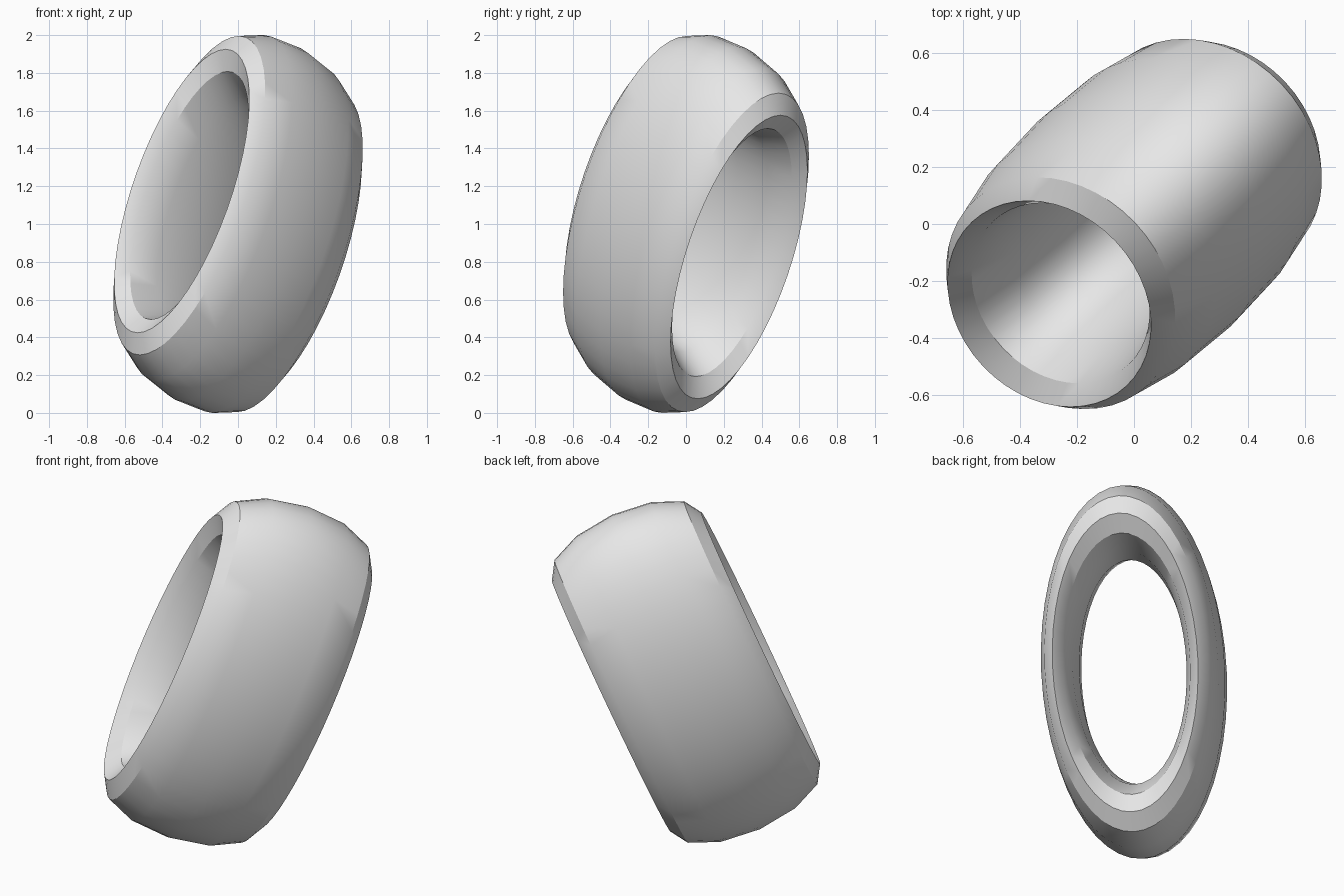
import bpy
from math import radians

cube = bpy.data.objects.get("Cube")
if cube:
    bpy.data.objects.remove(cube, do_unlink=True)

# Single plain grey material
grey = bpy.data.materials.new("plain_grey")
grey.use_nodes = True
colour = (0.8, 0.8, 0.8, 1.0)
grey.diffuse_color = colour
grey.node_tree.nodes["Principled BSDF"].inputs["Base Color"].default_value = colour

# Wide oval ring: a torus stretched along its axis and squeezed across
bpy.ops.mesh.primitive_torus_add(
    major_segments=48, minor_segments=12, major_radius=1.0, minor_radius=0.25)
ring = bpy.context.object
ring.name = "oval_ring"
ring.data.materials.append(grey)
ring.scale = (0.816, 0.396, 1.78)
bpy.ops.object.transform_apply(location=False, rotation=False, scale=True)

# Lean the ring back and turn it towards the front corner
ring.rotation_euler = (0, radians(-66.9), radians(43.3))
ring.location = (0, 0, 1)

bpy.ops.object.shade_smooth_by_angle(angle=radians(30))
